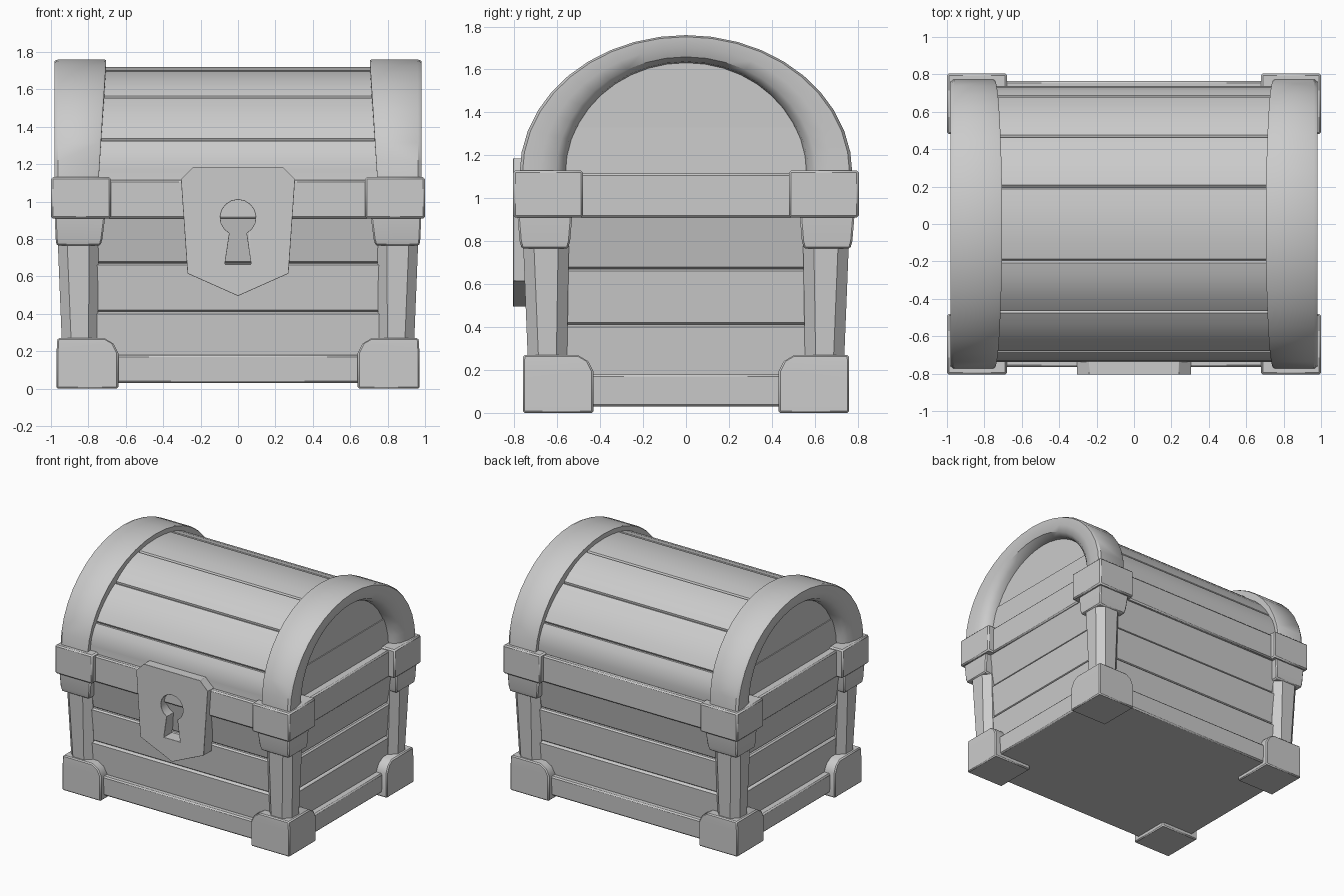
import bpy, bmesh, math
from mathutils import Vector

if "Cube" in bpy.data.objects:
    bpy.data.objects.remove(bpy.data.objects["Cube"])

grey = bpy.data.materials.new("plain grey")
grey.diffuse_color = (0.6, 0.6, 0.6, 1)
grey.use_nodes = True
grey.node_tree.nodes["Principled BSDF"].inputs["Base Color"].default_value = grey.diffuse_color


def finish(name, bm, bevel=0.0):
    bmesh.ops.recalc_face_normals(bm, faces=bm.faces)
    me = bpy.data.meshes.new(name)
    bm.to_mesh(me)
    bm.free()
    me.materials.append(grey)
    me.shade_smooth()
    me.set_sharp_from_angle(angle=math.radians(35))
    ob = bpy.data.objects.new(name, me)
    bpy.context.collection.objects.link(ob)
    if bevel:
        m = ob.modifiers.new("soft edges", 'BEVEL')
        m.width = bevel
        m.segments = 1
        m.limit_method = 'ANGLE'
        m.angle_limit = math.radians(40)
    return ob


def loft(name, rings, bevel=0.0):
    """Skin a list of equally long closed rings and cap both ends."""
    bm = bmesh.new()
    vs = [[bm.verts.new(p) for p in r] for r in rings]
    n = len(vs[0])
    for a, b in zip(vs, vs[1:]):
        for i in range(n):
            j = (i + 1) % n
            bm.faces.new((a[i], a[j], b[j], b[i]))
    bm.faces.new(vs[0])
    bm.faces.new(vs[-1])
    return finish(name, bm, bevel)


def rect(x0, x1, y0, y1, z, sx=1, sy=1):
    return [(sx * x, sy * y, z) for x, y in ((x0, y0), (x1, y0), (x1, y1), (x0, y1))]


def octagon(x0, x1, y0, y1, z, sx, sy, c=0.05):
    pts = ((x0 + c, y0), (x1 - c, y0), (x1, y0 + c), (x1, y1 - c),
           (x1 - c, y1), (x0 + c, y1), (x0, y1 - c), (x0, y0 + c))
    return [(sx * x, sy * y, z) for x, y in pts]


def box_ring(hx, hy, z):
    return rect(-hx, hx, -hy, hy, z)


# Base board and middle band
loft("base_board", [box_ring(0.925, 0.72, 0.03), box_ring(0.93, 0.725, 0.18)], 0.01)
loft("middle_band", [box_ring(0.95, 0.765, 0.91), box_ring(0.95, 0.765, 1.115)], 0.01)

# Flared body planks separated by grooves
rings = []
for z0, z1, y0, y1 in ((0.17, 0.41, 0.685, 0.70), (0.41, 0.67, 0.69, 0.71), (0.67, 0.92, 0.695, 0.74)):
    for z, y in ((z0, y0 - 0.012), (z0 + 0.01, y0), (z1 - 0.01, y1), (z1, y1 - 0.012)):
        rings.append(box_ring(y + 0.195, y, z + (0.001 if z == z0 else 0)))
loft("body_planks", rings)

# Lid: seven bulging planks around an arched profile
half = [(0.735, 1.11), (0.685, 1.33), (0.47, 1.56), (0.20, 1.70)]
knots = [Vector(p) for p in half] + [Vector((-y, z)) for y, z in reversed(half)]
centre = Vector((0, 1.0))
profile = []
for a, b in zip(knots, knots[1:]):
    out = ((a + b) / 2 - centre).normalized()
    profile.append(a + (centre - a).normalized() * 0.014)
    for t, bulge in ((0.03, 0.0), (0.25, 0.015), (0.5, 0.02), (0.75, 0.015), (0.97, 0.0)):
        profile.append(a.lerp(b, t) + out * bulge)
profile += [knots[-1], Vector((-0.7, 1.0)), Vector((0.7, 1.0))]
loft("lid_planks", [[(x, p.x, p.y) for p in profile] for x in (-0.88, 0.88)])

# Arched trims at both ends: (position across width, position across thickness)
SECTION = ((0.0, 0.97), (0.04, 1.0), (0.93, 1.0), (1.0, 0.94), (0.99, 0.55),
           (0.92, 0.22), (0.78, 0.05), (0.6, 0.0), (0.0, 0.0))
for sx, side in ((-1, "left"), (1, "right")):
    rings = []
    for i in range(21):
        t = math.pi * i / 20
        c, s = math.cos(t), math.sin(t)
        inner_x = 0.745 - 0.04 * s
        ring = []
        for u, f in SECTION:
            ry, rz = 0.56 + 0.215 * f, 0.515 + 0.13 * f
            ring.append((sx * (inner_x + u * (0.98 - inner_x)), ry * c, 1.115 + rz * s))
        rings.append(ring)
    loft(side + "_lid_trim", rings)
    # Lower board of the lid's end panel
    loft(side + "_lid_end_board", [rect(0.85, 0.892, -0.62, 0.62, 1.10, sx),
                                   rect(0.85, 0.887, -0.62, 0.62, 1.33, sx)])

# Corner hardware, mirrored to all four corners
for sx, side in ((-1, "left"), (1, "right")):
    for sy, end in ((-1, "front"), (1, "back")):
        tag = end + "_" + side + "_"
        loft(tag + "foot", [rect(0.64, 0.97, 0.43, 0.76, 0.0, sx, sy),
                            rect(0.64, 0.97, 0.43, 0.76, 0.19, sx, sy),
                            rect(0.665, 0.968, 0.455, 0.76, 0.24, sx, sy),
                            rect(0.715, 0.965, 0.505, 0.758, 0.27, sx, sy)], 0.008)
        loft(tag + "post", [octagon(0.75, 0.94, 0.555, 0.735, 0.2, sx, sy),
                            octagon(0.745, 0.965, 0.545, 0.76, 0.82, sx, sy)])
        loft(tag + "post_cap", [rect(0.735, 0.97, 0.55, 0.765, 0.765, sx, sy),
                                rect(0.725, 0.975, 0.54, 0.775, 0.80, sx, sy),
                                rect(0.71, 0.98, 0.53, 0.785, 0.92, sx, sy)], 0.008)
        loft(tag + "band_corner", [rect(0.68, 1.0, 0.48, 0.805, 0.91, sx, sy),
                                   rect(0.68, 1.0, 0.48, 0.805, 1.13, sx, sy)], 0.01)

# Lock plate with an open keyhole
outline = [(-0.24, 1.185), (0.24, 1.185), (0.305, 1.12), (0.27, 0.615),
           (0, 0.495), (-0.27, 0.615), (-0.305, 1.12)]
keyhole = [(0.07, 0.665), (0.045, 0.83)]
for i in range(15):
    a = math.radians(-62 + 304 * i / 14)
    keyhole.append((0.095 * math.cos(a), 0.915 + 0.095 * math.sin(a)))
keyhole += [(-0.045, 0.83), (-0.07, 0.665)]
bm = bmesh.new()
edges = []
for loop in (outline, keyhole):
    vs = [bm.verts.new((x, -0.805, z)) for x, z in loop]
    edges += [bm.edges.new((vs[i], vs[(i + 1) % len(vs)])) for i in range(len(vs))]
bmesh.ops.triangle_fill(bm, edges=edges, use_beauty=True)
ext = bmesh.ops.extrude_face_region(bm, geom=bm.faces[:], use_keep_orig=True)
bmesh.ops.translate(bm, verts=[v for v in ext["geom"] if isinstance(v, bmesh.types.BMVert)],
                    vec=(0, 0.10, 0))
finish("lock_plate", bm, 0.006)
